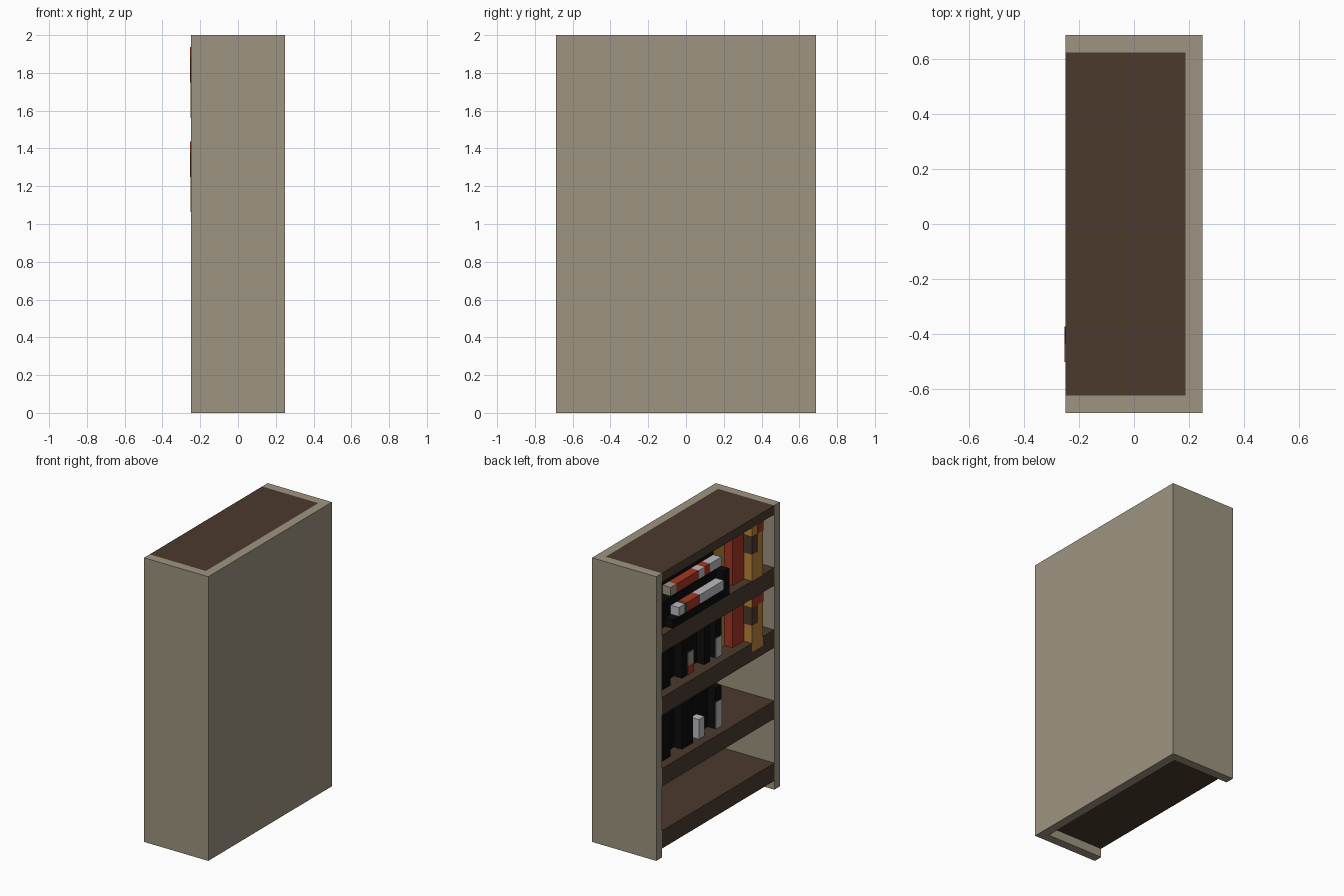
import bpy, bmesh
from mathutils import Matrix, Vector

cube = bpy.data.objects.get("Cube")
if cube:
    bpy.data.objects.remove(cube, do_unlink=True)

U = 1 / 16  # block unit; all sizes below are in blocks


def material(name, rgb):
    lin = [((c / 255 + 0.055) / 1.055) ** 2.4 if c > 10 else c / 255 / 12.92 for c in rgb]
    m = bpy.data.materials.new(name)
    m.use_nodes = True
    m.diffuse_color = (*lin, 1)
    bsdf = m.node_tree.nodes["Principled BSDF"]
    bsdf.inputs["Base Color"].default_value = (*lin, 1)
    bsdf.inputs["Roughness"].default_value = 0.9
    return m


FRAME = material("olive_frame", (158, 148, 128))
WOOD = material("dark_wood", (76, 58, 45))
RED = material("book_red", (165, 54, 34))
TAN = material("book_tan", (186, 132, 58))
BLACK = material("book_black", (12, 12, 12))
SILVER = material("book_silver", (188, 186, 194))


def part(name, *blocks):
    """One object made of blocks: (material, x range, y range, z range)."""
    bm = bmesh.new()
    mesh = bpy.data.meshes.new(name)
    mats = []
    for mat, *ranges in blocks:
        if mat not in mats:
            mats.append(mat)
            mesh.materials.append(mat)
        mid = Vector([(a + b) / 2 * U for a, b in ranges])
        size = Vector([(b - a) * U for a, b in ranges])
        new = bmesh.ops.create_cube(bm, size=1, matrix=Matrix.Translation(mid) @ Matrix.Diagonal((*size, 1)))
        for f in {f for v in new["verts"] for f in v.link_faces}:
            f.material_index = mats.index(mat)
    bm.to_mesh(mesh)
    bm.free()
    ob = bpy.data.objects.new(name, mesh)
    bpy.context.collection.objects.link(ob)
    return ob


# Case: back panel and two sides, open towards -x
part("back_panel", (FRAME, (3, 4), (-11, 11), (0, 32)))
for name, y in (("left_side", -11), ("right_side", 10)):
    part(name, (FRAME, (-4, 3), (y, y + 1), (0, 32)))

# Shelves, the top board is thinner
for i, (z0, z1) in enumerate([(1, 3), (8, 10), (16, 18), (23, 25), (31, 32)]):
    part(f"shelf_{i + 1}", (WOOD, (-4, 3), (-10, 10), (z0, z1)))

# Tall upright books on the two upper shelves
for tag, base, top in (("upper", 25, 31), ("middle", 18, 23)):
    part(f"{tag}_red_book", (RED, (-3, 3), (-6, -4), (base, top)))
    part(f"{tag}_slim_tan_book", (TAN, (-2, 3), (-4, -2), (base, top)))

# Banded tan book, protruding flush with the shelf fronts
for tag, z, red_y in (("upper", 25, -7), ("middle", 17, -6)):
    part(f"{tag}_banded_book",
         (TAN, (-4.02, 3), (-8, -6), (z, z + 5.0)),
         (WOOD, (-4.05, -3), (-7, -5.97), (z + 3, z + 5)),
         (TAN, (-4.02, 3), (-8, -6), (z + 5, z + 6)),
         (RED, (-4.05, -3), (-8.03, red_y), (z + 5, z + 6)))

# Lying stack on the upper shelf
part("stack_back_book", (BLACK, (-2, 3), (-2, 10), (25, 30)))
part("stack_lower_book",
     (BLACK, (-3, -2), (-2, 10), (25, 27.9)),
     (BLACK, (-4, -3), (-2, 8), (25, 26)),
     (BLACK, (-4, -3), (-2, -1), (26, 28)))
lower = [(SILVER, 7, 6), (WOOD, 6, 5.5), (RED, 5.5, 3.2), (SILVER, 3.2, -1)]
upper = [(FRAME, 7, 6), (RED, 6, 2), (SILVER, 2, 1), (RED, 1, 0), (SILVER, 0, -2)]
part("stack_lower_spine", *[(m, (-4, -3), (b, a), (26, 27)) for m, a, b in lower])
part("stack_upper_spine", *[(m, (-3, -2), (b, a), (28, 29)) for m, a, b in upper])

# Rows of black books: (y start, y end, front x, height)
row = [(7, 10, -3, 5), (5, 7, -2, 4.6), (3, 5, -3, 5), (2, 3, -2, 4.5),
       (1, 2, -2, 5), (0, 1, -3, 4.6), (-1, 0, -2, 4.4), (-2, -1, -3, 4.6)]
for tag, base, limit in (("middle", 18, 4.2), ("lower", 10, 5)):
    for i, (y0, y1, x, h) in enumerate(row):
        if tag == "lower" and y0 == 0:
            x = -2
        part(f"{tag}_black_book_{i + 1}", (BLACK, (x, 3), (y0, y1), (base, base + min(h, limit))))

# Coloured labels and the small box in front of the black rows
part("middle_silver_label", (SILVER, (-3.05, -2.95), (-2.03, -1), (18, 20.2)))
part("lower_silver_label", (SILVER, (-3.05, -2.95), (-2.03, -1), (10, 13)))
part("middle_two_tone_label",
     (RED, (-3.05, -2.95), (2.97, 4), (18, 19)),
     (FRAME, (-3.05, -2.95), (2.97, 4), (19, 20.5)))
part("lower_red_label", (RED, (-2.05, -1.95), (2, 3), (13, 14)))
part("small_silver_box", (SILVER, (-3, -2), (1, 2), (10, 12.2)))
